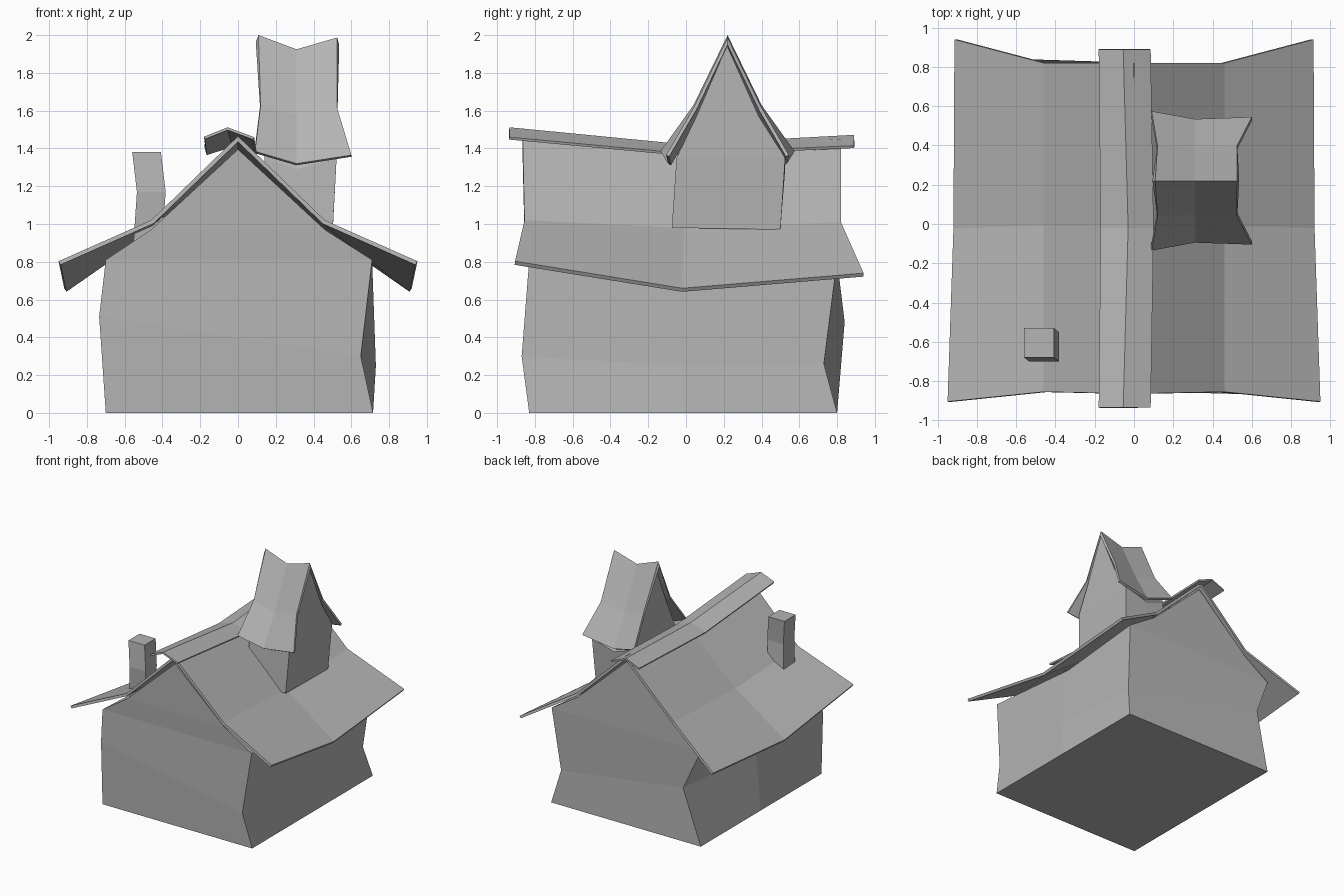
import bpy, bmesh

if "Cube" in bpy.data.objects:
    bpy.data.objects.remove(bpy.data.objects["Cube"])

grey = bpy.data.materials.new("dark_grey")
grey.diffuse_color = (0.46, 0.46, 0.46, 1)
grey.use_nodes = True
grey.node_tree.nodes["Principled BSDF"].inputs["Base Color"].default_value = grey.diffuse_color


def make(name, verts, faces):
    me = bpy.data.meshes.new(name)
    me.from_pydata(verts, [], faces)
    bm = bmesh.new()
    bm.from_mesh(me)
    bmesh.ops.recalc_face_normals(bm, faces=bm.faces)
    bm.to_mesh(me)
    bm.free()
    me.materials.append(grey)
    ob = bpy.data.objects.new(name, me)
    bpy.context.collection.objects.link(ob)
    return ob


def sheet(name, rows, thickness):
    """Bent slab: rows of points form the top surface, thickened downwards."""
    n = len(rows[0])
    verts = [p for r in rows for p in r]
    faces = [(r * n + c, r * n + c + 1, (r + 1) * n + c + 1, (r + 1) * n + c)
             for r in range(len(rows) - 1) for c in range(n - 1)]
    ob = make(name, verts, faces)
    if sum(p.normal.z for p in ob.data.polygons) < 0:
        ob.data.flip_normals()
    mod = ob.modifiers.new("thickness", 'SOLIDIFY')
    mod.thickness = thickness
    mod.offset = -1
    mod.use_even_offset = True
    return ob


def loft(name, rings):
    """Closed solid through rings; end caps are split into level strips."""
    n = len(rings[0])
    verts = [p for r in rings for p in r]
    faces = [(k * n + i, k * n + (i + 1) % n, (k + 1) * n + (i + 1) % n, (k + 1) * n + i)
             for k in range(len(rings) - 1) for i in range(n)]
    for base in (0, (len(rings) - 1) * n):
        for i in range(n // 2):
            strip = [i, i + 1, n - 2 - i, n - 1 - i]
            if strip[1] == strip[2]:
                strip.pop(2)
            faces.append(tuple(base + s for s in strip))
    return make(name, verts, faces)


# House walls with gables: left base, left mid, eave, bend, apex, then down the right
def wall_ring(y, left_mid, right_mid, ys, drop, eave=0.71):
    L = [(-0.70, y, 0), left_mid, (-0.70, ys[0], 0.81 - drop), (-0.46, ys[1], 0.97 - drop)]
    R = [(0.46, ys[1], 0.97 - drop), (eave, ys[0], 0.81 - drop), right_mid, (0.715, y, 0)]
    return L + [(0, ys[2], 1.395 - drop)] + R


loft("house_walls", [
    wall_ring(-0.83, (-0.735, -0.80, 0.51), (0.65, -0.87, 0.30), (-0.83, -0.84, -0.85), 0),
    wall_ring(-0.01, (-0.66, 0.0, 0.49), (0.73, -0.02, 0.25), (-0.01, -0.01, -0.01), 0.035, 0.665),
    wall_ring(0.80, (-0.56, 0.84, 0.48), (0.67, 0.73, 0.26), (0.80, 0.80, 0.80), 0)])


# Main roof, sagging in the middle and mirrored about the ridge
def roof_row(eave, bend, ridge):
    mirror = lambda p: (-p[0],) + p[1:]
    return [mirror(eave), mirror(bend), ridge, bend, eave]


sheet("main_roof", [
    roof_row((0.95, -0.905, 0.803), (0.46, -0.855, 1.02), (0, -0.865, 1.465)),
    roof_row((0.92, -0.02, 0.66), (0.46, -0.01, 0.98), (0, -0.01, 1.395)),
    roof_row((0.915, 0.94, 0.74), (0.46, 0.82, 1.01), (0, 0.82, 1.45))], 0.022)

# Ridge cap
sheet("ridge_cap", [
    [(-0.18, -0.935, 1.462), (-0.055, -0.935, 1.512), (0.085, -0.935, 1.46)],
    [(-0.17, -0.02, 1.378), (-0.03, -0.02, 1.423), (0.10, -0.02, 1.375)],
    [(-0.18, 0.89, 1.42), (-0.055, 0.89, 1.472), (0.085, 0.89, 1.415)]], 0.014)


# Dormer walls
def dormer_ring(x, drop):
    prof = [(-0.075, 0.98), (-0.05, 1.35), (0.055, 1.57), (0.217, 1.945),
            (0.385, 1.57), (0.525, 1.35), (0.50, 0.97)]
    return [(x - (0.02 if z < 1 and x > 0.4 else 0), y, z - (drop if z > 1 else 0))
            for y, z in prof]


loft("dormer_walls", [dormer_ring(0.14, 0), dormer_ring(0.31, 0.06), dormer_ring(0.522, 0)])


# Dormer roof: steep, flared at the eaves and sagging along its ridge
def dormer_row(eave, bend, ridge):
    flip = lambda p: (p[0], 0.44 - p[1], p[2])
    return [eave, bend, ridge, flip(bend), flip(eave)]


sheet("dormer_roof", [
    dormer_row((0.09, -0.135, 1.385), (0.12, 0.04, 1.63), (0.108, 0.22, 2.0)),
    dormer_row((0.31, -0.095, 1.32), (0.31, 0.05, 1.575), (0.31, 0.22, 1.925)),
    dormer_row((0.60, -0.105, 1.365), (0.525, 0.04, 1.615), (0.525, 0.22, 1.987))], 0.018)

# Crooked chimney
rings = []
for x, y, z in ((-0.555, -0.68, 0.88), (-0.535, -0.70, 1.17), (-0.56, -0.68, 1.38)):
    rings.append([(x, y, z), (x + 0.152, y, z), (x + 0.152, y + 0.15, z), (x, y + 0.15, z)])
quads = [(k * 4 + i, k * 4 + (i + 1) % 4, k * 4 + 4 + (i + 1) % 4, k * 4 + 4 + i)
         for k in range(2) for i in range(4)]
make("chimney", [p for r in rings for p in r], quads + [(0, 1, 2, 3), (8, 9, 10, 11)])
